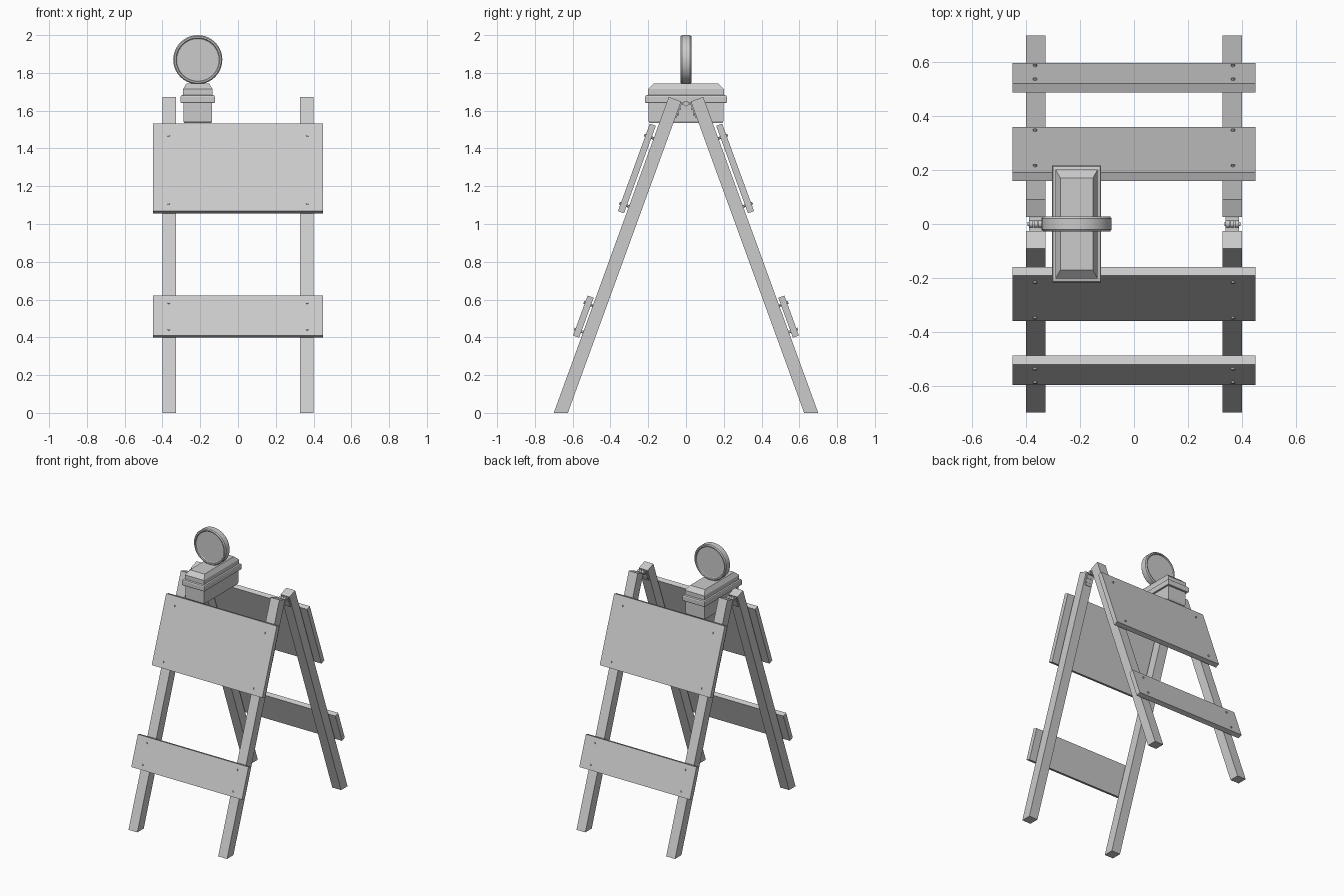
import bpy, bmesh, math
from mathutils import Vector

if "Cube" in bpy.data.objects:
    bpy.data.objects.remove(bpy.data.objects["Cube"])

SN, CS = math.sin(math.radians(20)), math.cos(math.radians(20))


def leg_point(x, s, n, side):
    """x across, s up the outer leg face, n outward from it; side -1 front, +1 back."""
    return Vector((x, side * (0.70 - s * SN + n * CS), s * CS + n * SN))


def finish(name, bm, smooth=False):
    bmesh.ops.recalc_face_normals(bm, faces=bm.faces)
    me = bpy.data.meshes.new(name)
    bm.to_mesh(me)
    bm.free()
    ob = bpy.data.objects.new(name, me)
    bpy.context.collection.objects.link(ob)
    if smooth:
        me.polygons.foreach_set("use_smooth", [True] * len(me.polygons))
        me.set_sharp_from_angle(angle=math.radians(30))
    return ob


def loft(bm, rings, caps=True):
    """Skin consecutive closed rings of points."""
    vs = [[bm.verts.new(p) for p in r] for r in rings]
    for a, b in zip(vs, vs[1:]):
        k = len(a)
        for i in range(k):
            bm.faces.new((a[i], a[(i + 1) % k], b[(i + 1) % k], b[i]))
    if caps:
        bm.faces.new(vs[0])
        bm.faces.new(vs[-1])


def slant_box(bm, x0, x1, s0, s1, n0, n1, side):
    loft(bm, [[leg_point(x, s, n, side) for s, n in
               ((s0, n0), (s1, n0), (s1, n1), (s0, n1))] for x in (x0, x1)])


def rod(bm, a, b, r, seg=12):
    d = b - a
    m = d.to_track_quat('Z', 'Y').to_matrix().to_4x4()
    m.translation = (a + b) / 2
    bmesh.ops.create_cone(bm, cap_ends=True, segments=seg, radius1=r, radius2=r,
                          depth=d.length, matrix=m)


# name: (bottom s, top s, gap from leg, bolt positions)
BOARDS = {"upper_board": (1.12, 1.613, 0.012, (1.163, 1.546)),
          "lower_board": (0.42, 0.645, 0.010, (0.455, 0.604))}
THICK = 0.034

for side, label in ((-1, "front"), (1, "back")):
    # legs: cut flat on the ground, square at the top
    for lr, xc in (("left", -0.365), ("right", 0.365)):
        bm = bmesh.new()
        w = 0.07
        prof = ((0, 0), (1.78, 0), (1.78, -w), (w * SN / CS, -w))
        loft(bm, [[leg_point(x, s, n, side) for s, n in prof]
                  for x in (xc - 0.036, xc + 0.036)])
        finish(f"{label}_{lr}_leg", bm)

    # boards and their bolts
    for name, (s0, s1, gap, bolts) in BOARDS.items():
        bm = bmesh.new()
        slant_box(bm, -0.45, 0.45, s0, s1, gap, gap + THICK, side)
        finish(f"{label}_{name}", bm)
        bm = bmesh.new()
        for x in (-0.367, 0.367):
            for s in bolts:
                rod(bm, leg_point(x, s, -0.01, side),
                    leg_point(x, s, gap + THICK + 0.007, side), 0.007)
        finish(f"{label}_{name}_bolts", bm, True)

# hinges between the leg tops
for lr, xc in (("left", -0.365), ("right", 0.365)):
    bm = bmesh.new()
    for side in (-1, 1):
        slant_box(bm, xc - 0.025, xc + 0.025, 1.69, 1.773, -0.076, -0.069, side)
        for s in (1.71, 1.74):
            for dx in (-0.013, 0.013):
                rod(bm, leg_point(xc + dx, s, -0.07, side),
                    leg_point(xc + dx, s, -0.081, side), 0.005, 8)
        # short tab joining the leaf to the pin
        loft(bm, [[(x, side * y, z) for y, z in
                   ((0, 1.634), (0.032, 1.632), (0.032, 1.640), (0, 1.642))]
                  for x in (xc - 0.025, xc + 0.025)])
    for a, b, r in ((-0.03, 0.03, 0.008), (-0.025, -0.009, 0.014),
                    (-0.007, 0.007, 0.014), (0.009, 0.025, 0.014)):
        rod(bm, Vector((xc + a, 0, 1.637)), Vector((xc + b, 0, 1.637)), r, 16)
    finish(f"{lr}_hinge", bm, True)

# lamp battery case: stacked rectangles (half x, half y, z)
LX = -0.213
case = ((0.072, 0.193, 1.535), (0.076, 0.199, 1.545), (0.076, 0.199, 1.64),
        (0.088, 0.214, 1.64), (0.091, 0.217, 1.645), (0.091, 0.217, 1.673),
        (0.088, 0.214, 1.68), (0.078, 0.202, 1.683), (0.078, 0.202, 1.714),
        (0.060, 0.170, 1.744))
bm = bmesh.new()
loft(bm, [[(LX + sx * hx, sy * hy, z) for sx, sy in ((-1, -1), (1, -1), (1, 1), (-1, 1))]
          for hx, hy, z in case])
finish("lamp_case", bm)

# round lens with a raised rim on both sides
half = ((0.108, -0.018), (0.113, -0.021), (0.116, -0.028), (0.124, -0.028), (0.130, -0.021))
profile = half + tuple((r, -y) for r, y in reversed(half))
SEG = 40
bm = bmesh.new()
loft(bm, [[(LX + r * math.cos(2 * math.pi * i / SEG), y,
            1.87 + r * math.sin(2 * math.pi * i / SEG)) for i in range(SEG)]
          for r, y in profile])
finish("lamp_lens", bm, True)
